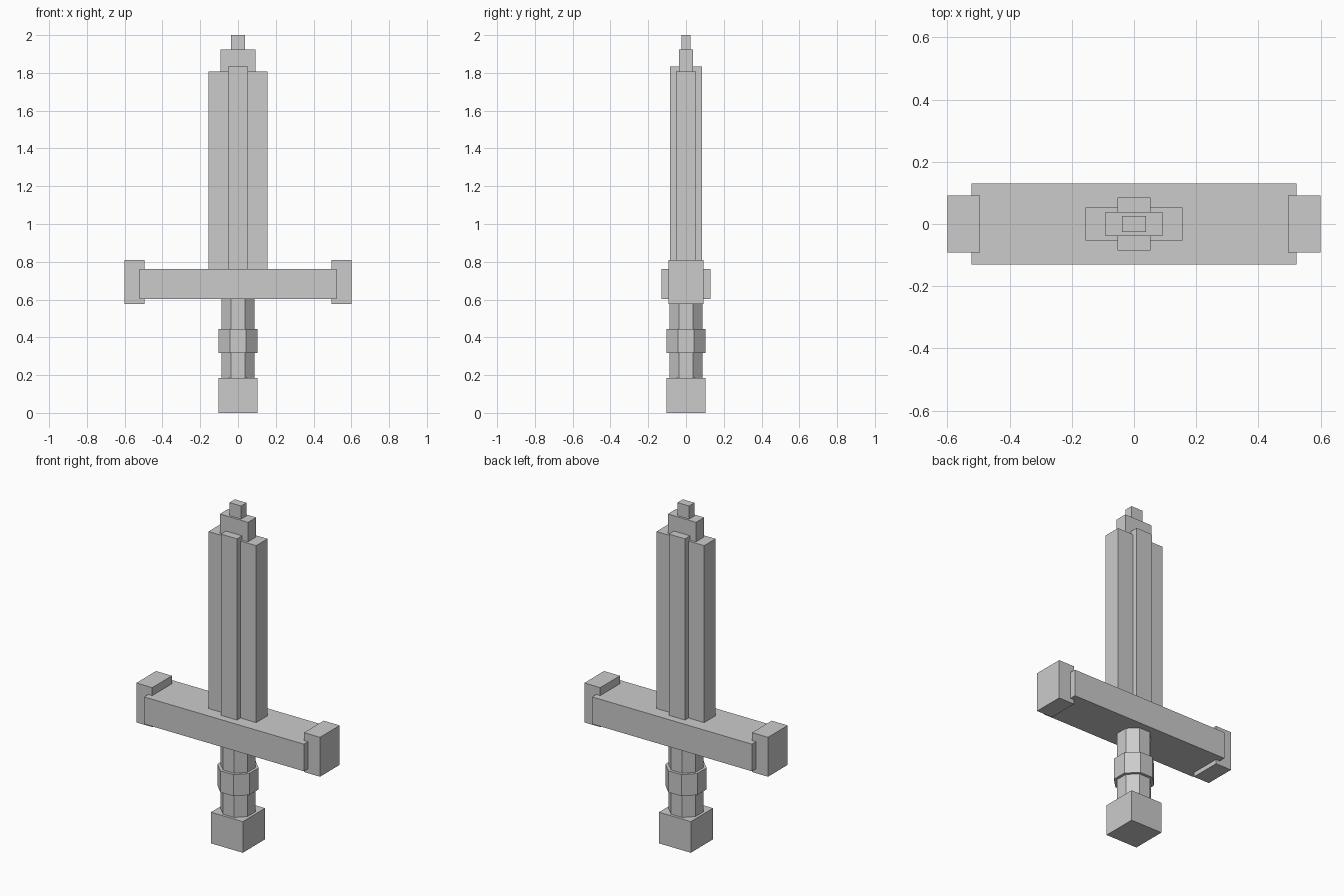
import bpy, math

if "Cube" in bpy.data.objects:
    bpy.data.objects.remove(bpy.data.objects["Cube"])

grey = bpy.data.materials.new("plain grey")
grey.diffuse_color = (0.6, 0.6, 0.6, 1)
grey.use_nodes = True
grey.node_tree.nodes["Principled BSDF"].inputs["Base Color"].default_value = grey.diffuse_color


def finish(name):
    ob = bpy.context.object
    ob.name = name
    bpy.ops.object.transform_apply(location=False, rotation=True, scale=True)
    ob.data.materials.append(grey)
    return ob


def box(name, hx, hy, z0, z1, x=0.0):
    """Box from half sizes and a height range."""
    bpy.ops.mesh.primitive_cube_add(size=2, location=(x, 0, (z0 + z1) / 2))
    bpy.context.object.scale = (hx, hy, (z1 - z0) / 2)
    return finish(name)


def octagon(name, apothem, z0, z1):
    """Eight-sided column with flat sides facing the axes."""
    bpy.ops.mesh.primitive_cylinder_add(
        vertices=8, radius=apothem / math.cos(math.pi / 8), depth=z1 - z0,
        location=(0, 0, (z0 + z1) / 2), rotation=(0, 0, math.pi / 8))
    return finish(name)


# Handle
box("pommel", 0.104, 0.104, 0.0, 0.184)
octagon("grip", 0.088, 0.17, 0.62)
octagon("grip_ring", 0.104, 0.318, 0.445)

# Crossguard with end blocks
box("crossguard", 0.522, 0.13, 0.603, 0.763)
for side, label in ((-1, "left"), (1, "right")):
    box("guard_end_" + label, 0.052, 0.092, 0.577, 0.81, side * 0.548)

# Blade, raised centre ridge and stepped tip
box("blade", 0.156, 0.053, 0.75, 1.808)
box("blade_ridge", 0.053, 0.085, 0.75, 1.833)
box("lower_tip", 0.092, 0.038, 1.79, 1.923)
box("upper_tip", 0.038, 0.025, 1.91, 2.0)
